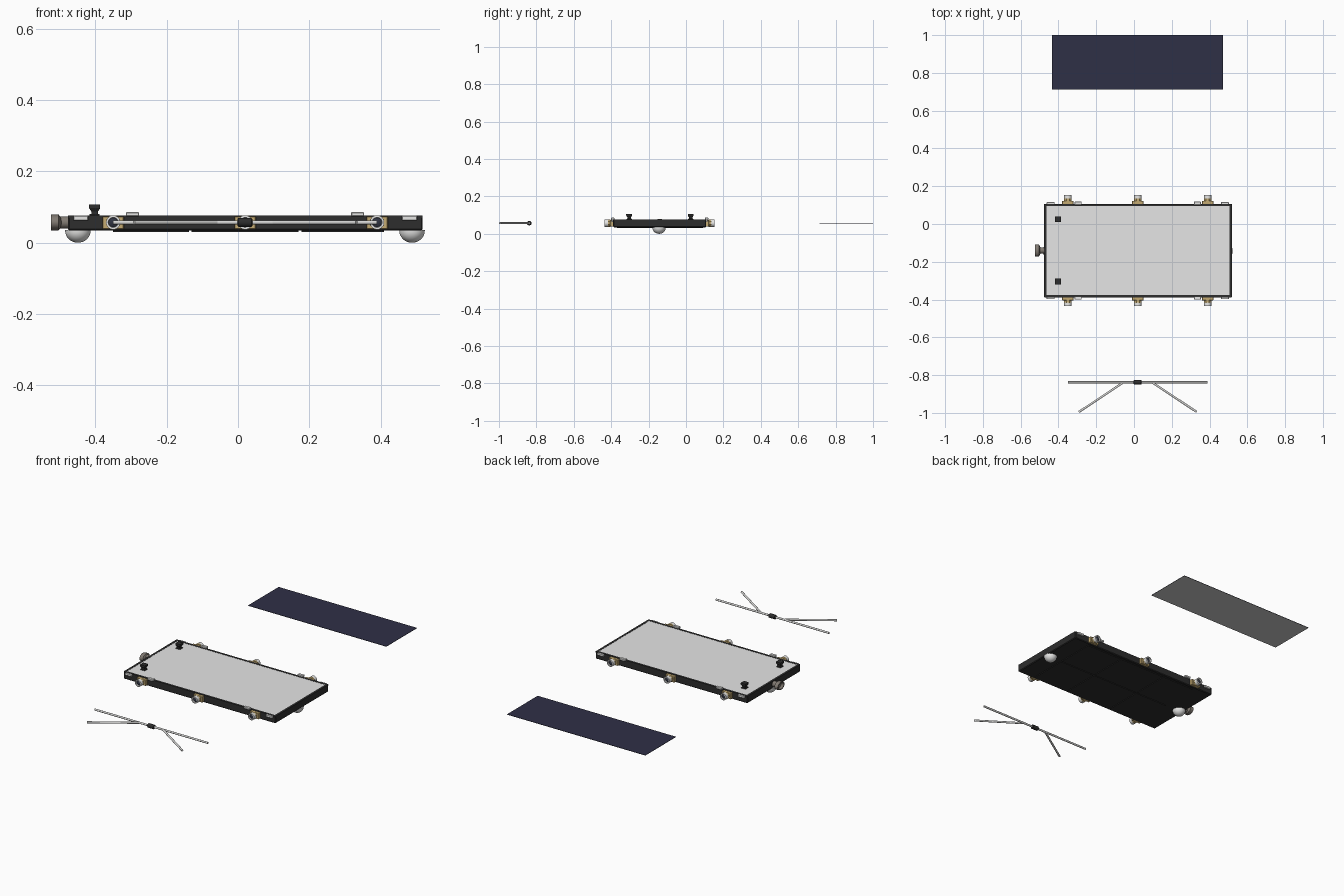
import bpy, bmesh, math
from mathutils import Vector, Matrix

if "Cube" in bpy.data.objects:
    bpy.data.objects.remove(bpy.data.objects["Cube"])

CX, CY, RODZ = 0.02, -0.14, 0.057


def mat(name, r, g, b):
    m = bpy.data.materials.new(name)
    m.diffuse_color = (r, g, b, 1)
    m.use_nodes = True
    m.node_tree.nodes["Principled BSDF"].inputs["Base Color"].default_value = m.diffuse_color
    return m


BLACK = mat("frame black", 0.026, 0.026, 0.026)
PANEL = mat("panel grey", 0.79, 0.79, 0.79)
NAVY = mat("solar navy", 0.028, 0.029, 0.061)
GREY = mat("backing grey", 0.6, 0.6, 0.6)
SILVER = mat("silver", 0.8, 0.8, 0.79)
GOLD = mat("brass", 0.56, 0.41, 0.17)
NOZZLE = mat("nozzle brown grey", 0.22, 0.195, 0.17)
ROD = mat("rod grey", 0.68, 0.68, 0.67)
LENS = mat("socket blue black", 0.03, 0.035, 0.055)


def finish(name, bm, m):
    bmesh.ops.recalc_face_normals(bm, faces=bm.faces)
    me = bpy.data.meshes.new(name)
    bm.to_mesh(me)
    bm.free()
    me.materials.append(m)
    ob = bpy.data.objects.new(name, me)
    bpy.context.collection.objects.link(ob)
    return ob


def box(name, x0, x1, y0, y1, z0, z1, m, bevel=0):
    bm = bmesh.new()
    bmesh.ops.create_cube(bm, size=1)
    for v in bm.verts:
        v.co = Vector(((x0 + x1) / 2 + v.co.x * (x1 - x0),
                       (y0 + y1) / 2 + v.co.y * (y1 - y0),
                       (z0 + z1) / 2 + v.co.z * (z1 - z0)))
    if bevel:
        bmesh.ops.bevel(bm, geom=list(bm.edges), offset=bevel, segments=1, affect='EDGES')
    return finish(name, bm, m)


def lathe(name, profile, origin, axis, m, n=24, scale=(1, 1, 1), smooth=True):
    """Revolve (radius, distance) points around an axis starting at origin."""
    bm = bmesh.new()
    rings = []
    for r, d in profile:
        rings.append([bm.verts.new((r * math.cos(2 * math.pi * (i + .5) / n),
                                    r * math.sin(2 * math.pi * (i + .5) / n), d)) for i in range(n)])
    for a, b in zip(rings, rings[1:]):
        for i in range(n):
            bm.faces.new((a[i], a[(i + 1) % n], b[(i + 1) % n], b[i]))
    bm.faces.new(rings[0])
    bm.faces.new(rings[-1])
    rot = Vector(axis).to_track_quat('Z', 'Y').to_matrix().to_4x4()
    bm.transform(Matrix.Translation(origin) @ Matrix.Diagonal((*scale, 1)) @ rot)
    ob = finish(name, bm, m)
    if smooth:
        bpy.context.view_layer.objects.active = ob
        ob.select_set(True)
        bpy.ops.object.shade_smooth_by_angle(angle=math.radians(40))
        ob.select_set(False)
    return ob


# Main flat body with a raised rim around the grey top panel
X0, X1, Y0, Y1 = -0.477, 0.518, -0.389, 0.107
box("body", X0, X1, Y0, Y1, 0.034, 0.074, BLACK, 0.004)
for s, y in (("front", Y0), ("back", Y1 - 0.013)):
    box(s + "_rim", X0 + .002, X1 - .002, y, y + 0.013, 0.07, 0.077, BLACK)
for s, x in (("left", X0), ("right", X1 - 0.013)):
    box(s + "_rim", x, x + 0.013, Y0 + .002, Y1 - .002, 0.07, 0.077, BLACK)
box("top_panel", X0 + .013, X1 - .013, Y0 + .013, Y1 - .013, 0.07, 0.076, PANEL)

# Underside plates separated by narrow seams
for i, (a, b) in enumerate(((-0.35, -0.138), (-0.13, 0.17), (0.178, 0.41))):
    for j, (c, d) in enumerate(((-0.37, -0.144), (-0.136, 0.092))):
        box(f"bottom_plate_{i}_{j}", a, b, c, d, 0.030, 0.036, BLACK)

# Domed feet at both ends
dome = [(0.036, -0.002)] + [(0.036 * math.cos(t * math.pi / 16), 0.034 * math.sin(t * math.pi / 16))
                            for t in range(8)] + [(0.0005, 0.034)]
for s, x in (("left", -0.449), ("right", 0.488)):
    lathe(s + "_dome", dome, (x, -0.144, 0.034), (0, 0, -1), SILVER, 32)

# Square flared studs on the top
R = math.sqrt(2)
stud = [(0.014 * R, 0), (0.014 * R, 0.004), (0.0095 * R, 0.005), (0.0095 * R, 0.012),
        (0.0155 * R, 0.021), (0.0155 * R, 0.031)]
for s, y in (("front", -0.304), ("back", 0.025)):
    lathe(s + "_stud", stud, (-0.402, y, 0.076), (0, 0, 1), BLACK, 4, smooth=False)

# Side connectors, corner plates and edge clips on the front and back faces
for s, sy, ye in (("front", -1, Y0), ("back", 1, Y1)):
    def span(a, b):
        return sorted((ye + sy * a, ye + sy * b))
    for i, x in enumerate((-0.35, 0.02, 0.39)):
        y0, y1 = span(-0.004, 0.016)
        box(f"{s}_connector_base_{i}", x - .03, x + .03, y0, y1, 0.038, 0.074, GOLD, 0.002)
        lathe(f"{s}_connector_collar_{i}", [(0.021, 0), (0.021, 0.014), (0.017, 0.016)],
              (x, ye + sy * 0.014, RODZ), (0, sy, 0), GOLD, 8, smooth=False)
        lathe(f"{s}_connector_ring_{i}",
              [(0.013, 0), (0.020, 0), (0.020, 0.019), (0.014, 0.019), (0.013, 0.010)],
              (x, ye + sy * 0.027, RODZ), (0, sy, 0), SILVER)
        lathe(f"{s}_connector_core_{i}", [(0.0135, 0), (0.0135, 0.012), (0.006, 0.016)],
              (x, ye + sy * 0.026, RODZ), (0, sy, 0), LENS, 16)
    for k in (-1, 1):
        side = "left" if k < 0 else "right"
        xa, xb = sorted((CX + k * 0.44, CX + k * 0.482))
        y0, y1 = span(-0.003, 0.009)
        box(f"{s}_{side}_corner_plate", xa, xb, y0, y1, 0.062, 0.076, SILVER, 0.002)
        xa, xb = sorted((CX + k * 0.297, CX + k * 0.334))
        y0, y1 = span(-0.006, 0.012)
        box(f"{s}_{side}_edge_clip", xa, xb, y0, y1, 0.074, 0.086, SILVER, 0.002)

# End nozzle on the left side
lathe("nozzle_neck", [(0.017, 0), (0.017, 0.03)], (X0 + .002, CY, RODZ), (-1, 0, 0), NOZZLE)
lathe("nozzle_flange", [(0.012, 0.018), (0.023, 0.026), (0.023, 0.048), (0.018, 0.048), (0.012, 0.036)],
      (X0, CY, RODZ), (-1, 0, 0), NOZZLE, 12, (1, 1.45, 1))

# Detached solar sheet, navy above and grey below
sheet = box("solar_sheet", -0.434, 0.472, 0.713, 1.0, RODZ - .001, RODZ + .001, NAVY)
sheet.data.materials.append(GREY)
for p in sheet.data.polygons:
    p.material_index = 1 if p.normal.z < -0.5 else 0

# Antenna: hub, straight cross rod and two swept rods
HY = -0.838
lathe("antenna_hub", [(0.009, 0), (0.0125, 0.003), (0.0125, 0.040), (0.009, 0.043)],
      (-0.002, HY, RODZ), (1, 0, 0), BLACK, 16)


def rod(name, a, b):
    a, b = Vector(a), Vector(b)
    lathe(name, [(0.0058, 0), (0.0058, (b - a).length)], a, b - a, ROD, 12)


rod("cross_rod", (-0.35, HY, RODZ), (0.39, HY, RODZ))
for s, k in (("left", -1), ("right", 1)):
    rod(s + "_swept_rod", (CX + k * 0.08, HY - .003, RODZ), (CX + k * 0.312, -0.995, RODZ))
